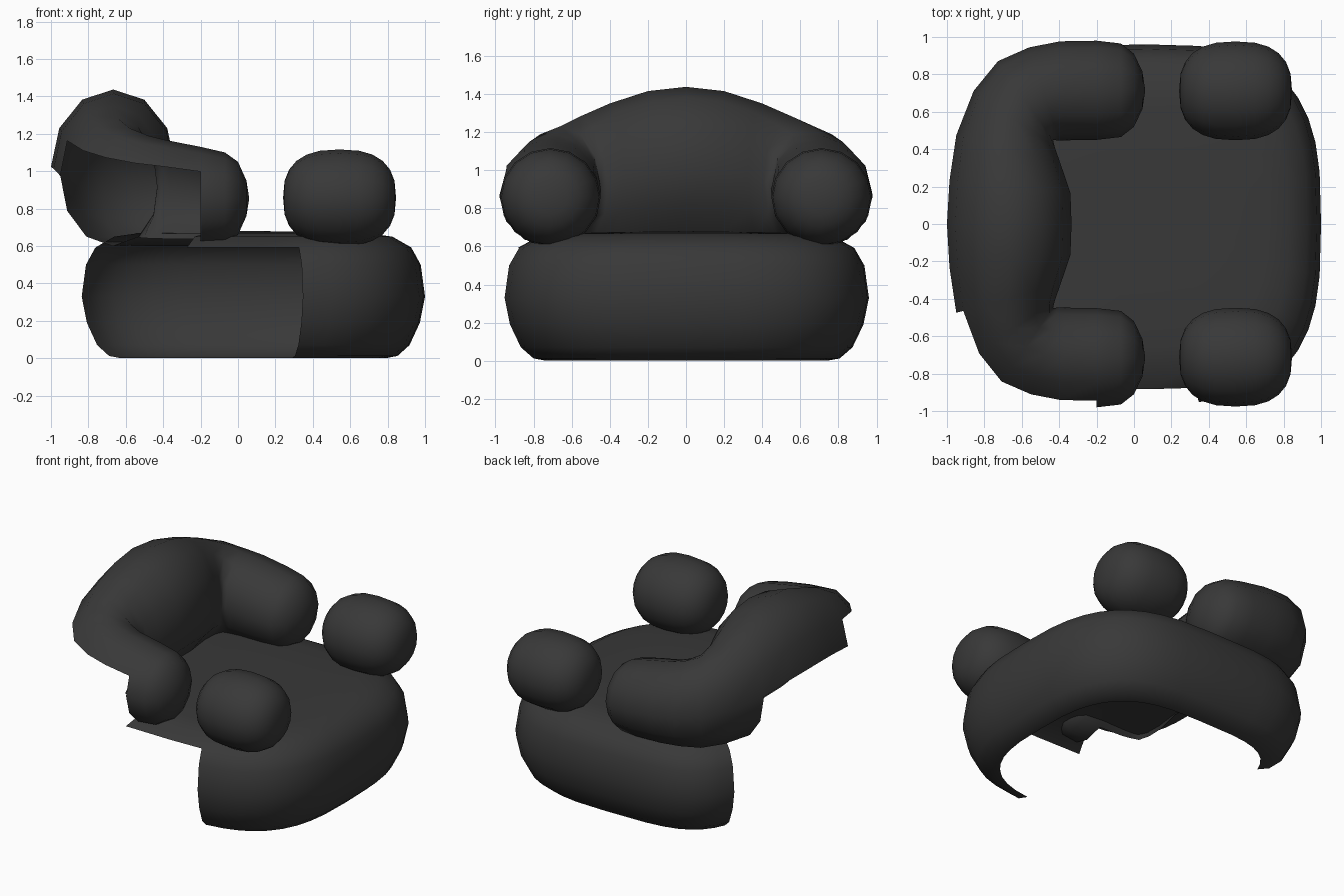
import bpy, bmesh, math
from mathutils import Vector

cube = bpy.data.objects.get("Cube")
if cube:
    bpy.data.objects.remove(cube, do_unlink=True)

fabric = bpy.data.materials.new("charcoal_fabric")
fabric.use_nodes = True
colour = (0.04, 0.04, 0.04, 1)
fabric.diffuse_color = colour
fabric.node_tree.nodes["Principled BSDF"].inputs["Base Color"].default_value = colour
fabric.node_tree.nodes["Principled BSDF"].inputs["Roughness"].default_value = 0.8


def loft(name, rings, first=None, last=None, skip=None):
    """Bridge closed rings, with optional end poles; skip(ring, segment, centre) leaves openings."""
    bm = bmesh.new()
    loops = [[bm.verts.new(p) for p in ring] for ring in rings]
    n = len(rings[0])
    if first:
        loops.insert(0, [bm.verts.new(first)] * n)
    if last:
        loops.append([bm.verts.new(last)] * n)
    for i, (a, b) in enumerate(zip(loops, loops[1:])):
        for k in range(n):
            j = (k + 1) % n
            corners = list(dict.fromkeys([a[k], a[j], b[j], b[k]]))
            centre = sum((v.co for v in corners), Vector()) / len(corners)
            if not (skip and skip(i, k, centre)):
                bm.faces.new(corners)
    bmesh.ops.delete(bm, geom=[v for v in bm.verts if not v.link_faces], context='VERTS')
    bmesh.ops.recalc_face_normals(bm, faces=bm.faces)
    mesh = bpy.data.meshes.new(name)
    bm.to_mesh(mesh)
    bm.free()
    mesh.materials.append(fabric)
    mesh.shade_smooth()
    obj = bpy.data.objects.new(name, mesh)
    bpy.context.collection.objects.link(obj)
    return obj


def section(x, y, turn, half, low, high, n=12):
    """Upright oval ring; turn is the heading of its outer side in degrees."""
    out = Vector((math.cos(math.radians(turn)), math.sin(math.radians(turn)), 0))
    mid, rise = (low + high) / 2, (high - low) / 2
    ring = []
    for k in range(n):
        t = math.tau * k / n
        ring.append(Vector((x, y, mid)) + out * half * math.cos(t)
                    + Vector((0, 0, rise * math.sin(t))))
    return ring


# Seat: rounded slab, squarer at the rear, with an open underside and rear corner
SEGMENTS = 40


def outline(scale, z):
    ring = []
    for k in range(SEGMENTS):
        t = math.tau * k / SEGMENTS
        c, s = math.cos(t), math.sin(t)
        reach, power = (0.92, 0.667) if c > 0 else (0.97, 0.5)
        ring.append((0.08 + reach * scale * math.copysign(abs(c) ** power, c),
                     0.96 * scale * math.copysign(abs(s) ** power, s), z))
    return ring


profile = [(0.77, 0.0), (0.84, 0.012), (0.91, 0.07), (0.97, 0.19), (1.0, 0.33),
           (0.975, 0.5), (0.92, 0.592), (0.81, 0.65), (0.68, 0.667), (0.4, 0.675)]


def seat_opening(i, k, centre):
    if not 17 <= k < 31:
        return False
    if i < 6:
        return True
    if i == 6:
        return centre.x < -0.2
    return i == 7 and (centre.x < -0.48 or (centre.x < -0.25 and centre.y < -0.5))


loft("seat", [outline(f, z) for f, z in profile], last=(0.08, 0, 0.68), skip=seat_opening)

# Backrest and arms: one bolster swept in a U, rising at the back
half_path = [
    (0.045, 0.715, 90, 0.10, 0.76, 0.95),
    (0.0, 0.715, 90, 0.195, 0.66, 1.05),
    (-0.07, 0.715, 90, 0.25, 0.61, 1.10),
    (-0.2, 0.715, 90, 0.265, 0.60, 1.13),
    (-0.38, 0.712, 93, 0.265, 0.60, 1.165),
    (-0.48, 0.695, 108, 0.262, 0.60, 1.19),
    (-0.58, 0.66, 125, 0.257, 0.60, 1.23),
    (-0.64, 0.56, 145, 0.265, 0.60, 1.28),
    (-0.672, 0.40, 165, 0.288, 0.60, 1.35),
    (-0.663, 0.20, 174, 0.325, 0.61, 1.415),
]
far_side = [section(*row) for row in half_path]
middle = section(-0.667, 0, 180, 0.333, 0.61, 1.437)
near_side = [[Vector((p.x, -p.y, p.z)) for p in ring] for ring in reversed(far_side)]


def bolster_opening(i, k, centre):
    # Open lower outer face, reaching higher along the near arm
    if not 9 <= i < 18:
        return False
    return 8 <= k <= 11 or (k == 0 and i >= 13)


loft("back_and_arms", far_side + [middle] + near_side,
     first=(0.06, 0.715, 0.855), last=(0.06, -0.715, 0.855), skip=bolster_opening)

# Front arm cushions: plump barrels lying along the seat sides
for label, side in (("left", 1), ("right", -1)):
    rings = []
    for step in range(1, 12):
        t = math.pi * step / 12
        along = -math.copysign(abs(math.cos(t)) ** 0.78, math.cos(t))
        r = math.sin(t) ** 0.78
        rings.append(section(0.543 + 0.302 * along, 0.712 * side, 90,
                             0.264 * r, 0.858 - 0.258 * r, 0.858 + 0.258 * r, 16))
    loft(label + "_arm_cushion", rings,
         first=(0.241, 0.712 * side, 0.858), last=(0.845, 0.712 * side, 0.858))
